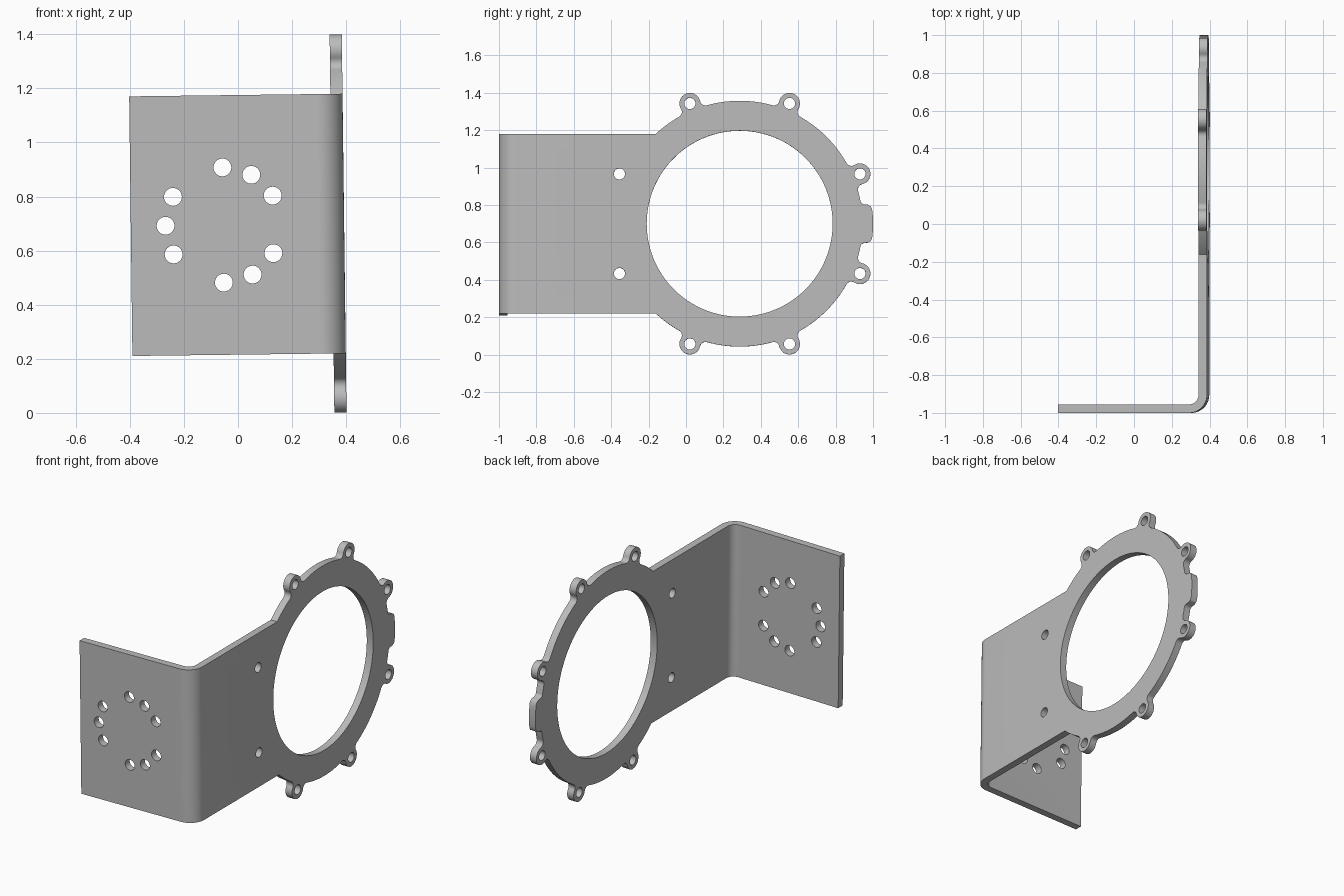
import bpy, bmesh
from math import sin, cos, asin, acos, atan2, pi, radians, hypot
from mathutils import Vector, Matrix

cube = bpy.data.objects.get("Cube")
if cube:
    bpy.data.objects.remove(cube)

CENTRE_Y, MID_Z = 0.287, 0.70        # ring centre
RING, BORE = 0.657, 0.497            # ring radii
LUG_D, LUG_R, FILLET = 0.696, 0.056, 0.03
HALF = 0.48                          # half height of the bent sheet
X_OUT, X_END, THICK = 0.3925, -0.3965, 0.045
BEND = 0.095                         # outer bend radius


def arc(cx, cy, r, a0, a1, n):
    return [(cx + r * cos(a0 + (a1 - a0) * i / n), cy + r * sin(a0 + (a1 - a0) * i / n))
            for i in range(n + 1)]


def turn(points, a):
    return [(x * cos(a) - y * sin(a), x * sin(a) + y * cos(a)) for x, y in points]


def prism(bm, points, place, start, end):
    """Extrude a 2D outline; place maps (u, v, depth) to a 3D point."""
    face = bm.faces.new([bm.verts.new(place(u, v, start)) for u, v in points])
    step = Vector(place(0, 0, end)) - Vector(place(0, 0, start))
    new = bmesh.ops.extrude_face_region(bm, geom=[face])["geom"]
    bmesh.ops.translate(bm, vec=step, verts=[g for g in new if isinstance(g, bmesh.types.BMVert)])


def make(name, prisms):
    bm = bmesh.new()
    for args in prisms:
        prism(bm, *args)
    bmesh.ops.recalc_face_normals(bm, faces=bm.faces[:])
    mesh = bpy.data.meshes.new(name)
    bm.to_mesh(mesh)
    bm.free()
    obj = bpy.data.objects.new(name, mesh)
    bpy.context.collection.objects.link(obj)
    return obj


def side(u, v, depth):               # outline seen along x
    return (depth, CENTRE_Y + u, MID_Z + v)


def front(u, v, depth):              # outline seen along y
    return (u, depth, MID_Z + v)


def above(u, v, depth):              # outline seen along z
    return (u, v, depth)


# Lug with filleted neck, pointing along +u
reach = RING + FILLET
alpha = acos((reach ** 2 + LUG_D ** 2 - (LUG_R + FILLET) ** 2) / (2 * reach * LUG_D))
fu, fv = reach * cos(alpha), -reach * sin(alpha)
gamma = atan2(-fv, LUG_D - fu)
neck = arc(fu, fv, FILLET, pi - alpha, gamma, 8)
lug = (neck + arc(LUG_D, 0, LUG_R, gamma - pi, pi - gamma, 24)[1:-1]
       + [(u, -v) for u, v in reversed(neck)])

# Broad tab with rounded corners, pointing along +u
TAB = 10.2
corner = [(RING, -TAB), (0.662, -9.4), (0.672, -8.8), (0.693, -8.4), (0.706, -7.6), (0.712, -6.4)]
tab_polar = corner + [(0.713, a) for a in range(-5, 6)] + [(r, -a) for r, a in reversed(corner)]
tab = [(r * cos(radians(a)), r * sin(radians(a))) for r, a in tab_polar]

# Side silhouette: sheet, ring, lugs and tab
root = asin(HALF / RING)
outline = [(-1.4, HALF), (-1.4, -HALF)]
angle = root - pi
features = [(radians(-112.5 + 45 * i), lug, alpha) for i in range(6)] + [(0, tab, radians(TAB))]
for a, shape, half in sorted(features, key=lambda f: f[0]):
    outline += arc(0, 0, RING, angle, a - half, 14)[:-1] + turn(shape, a)
    angle = a + half
outline += arc(0, 0, RING, angle, pi - root, 14)[1:]

# Bent sheet section
inner = BEND - THICK
bx, by = X_OUT - BEND, BEND - 1
section = ([(X_END, -1)] + arc(bx, by, BEND, -pi / 2, 0, 16)
           + [(X_OUT, 1.2), (X_OUT - THICK, 1.2)]
           + arc(bx, by, inner, 0, -pi / 2, 16) + [(X_END, THICK - 1)])

bracket = make("mounting_bracket", [(section, above, -0.2, 1.6)])
silhouette = make("silhouette_cutter", [(outline, side, -0.6, 0.6)])

# Bore, lug holes and the bolt circle of the flange
holes = [(arc(0, 0, BORE, 0, 2 * pi, 128)[:-1], side, 0.2, 0.6)]
for i in range(8):
    a = radians(22.5 + 45 * i)
    holes.append((arc(LUG_D * cos(a), LUG_D * sin(a), 0.03, 0, 2 * pi, 32)[:-1], side, 0.2, 0.6))
for i in range(12):
    if i not in (0, 4, 8):
        a = radians(30 * i)
        holes.append((arc(0.213 * cos(a) - 0.055, 0.213 * sin(a), 0.033, 0, 2 * pi, 32)[:-1],
                      front, -1.1, -0.8))
drill = make("hole_cutter", holes)

bpy.context.view_layer.objects.active = bracket
for cutter, operation in ((silhouette, "INTERSECT"), (drill, "DIFFERENCE")):
    cutter.hide_render = True
    mod = bracket.modifiers.new(cutter.name, "BOOLEAN")
    mod.object, mod.operation, mod.solver = cutter, operation, "EXACT"
    bpy.ops.object.modifier_apply(modifier=mod.name)
    bpy.data.objects.remove(cutter)

# Slight lean of the whole part about the ring plate
pivot = Vector((X_OUT - THICK / 2, 0, MID_Z))
bracket.data.transform(Matrix.Translation(pivot) @ Matrix.Rotation(-0.0125, 4, "Y")
                       @ Matrix.Translation(-pivot))

grey = bpy.data.materials.new("plain_grey")
grey.use_nodes = True
colour = (0.5, 0.5, 0.5, 1)
grey.diffuse_color = colour
grey.node_tree.nodes["Principled BSDF"].inputs["Base Color"].default_value = colour
bracket.data.materials.clear()
bracket.data.materials.append(grey)

bpy.ops.object.select_all(action="DESELECT")
bracket.select_set(True)
bpy.ops.object.shade_smooth_by_angle(angle=radians(30))
